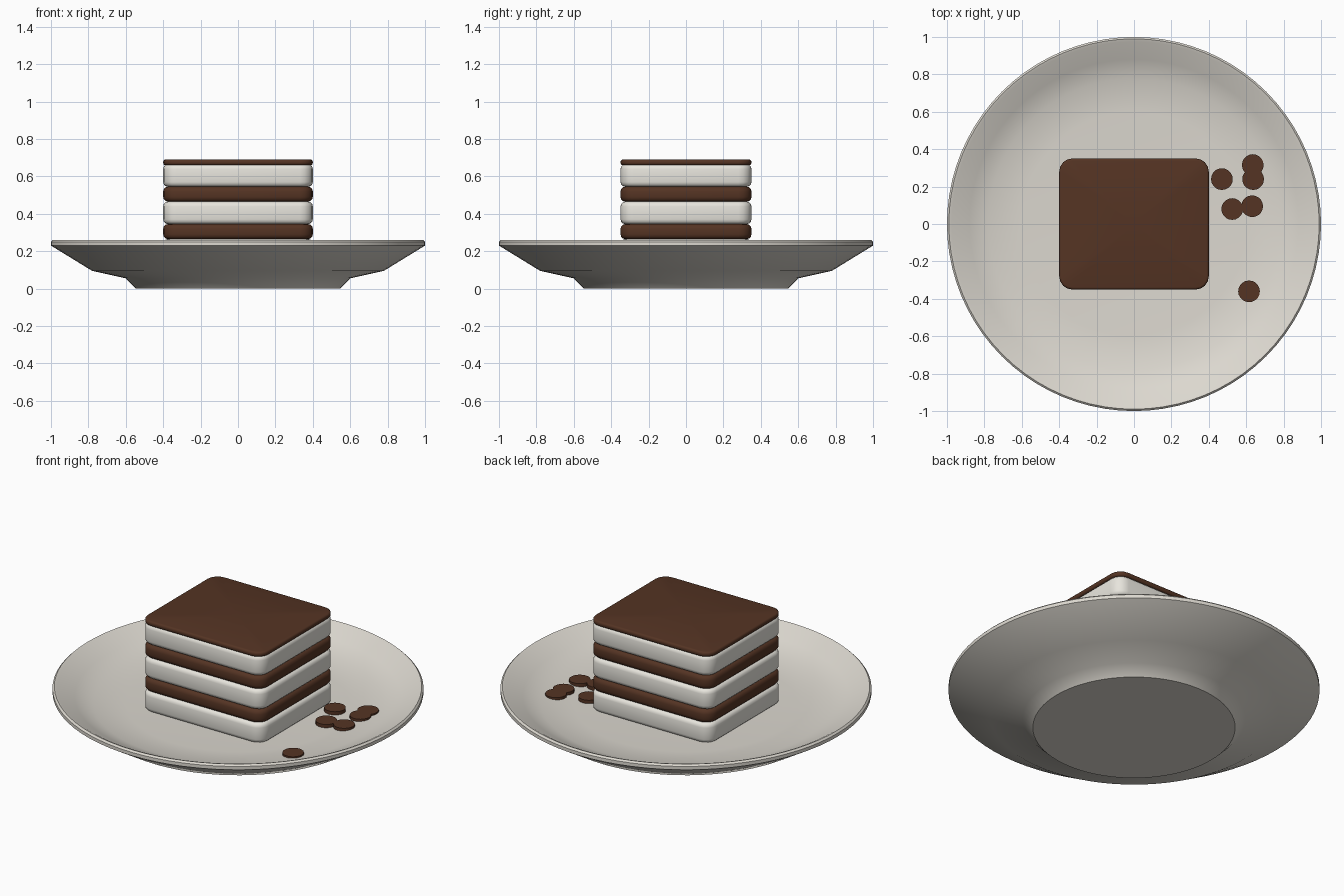
import bpy, bmesh, math

cube = bpy.data.objects.get("Cube")
if cube:
    bpy.data.objects.remove(cube, do_unlink=True)


def material(name, rgb):
    m = bpy.data.materials.new(name)
    m.use_nodes = True
    m.diffuse_color = (*rgb, 1)
    bsdf = m.node_tree.nodes["Principled BSDF"]
    bsdf.inputs["Base Color"].default_value = (*rgb, 1)
    bsdf.inputs["Roughness"].default_value = 0.6
    return m


china = material("warm white china", (0.72, 0.69, 0.63))
cream = material("cream", (0.80, 0.78, 0.72))
chocolate = material("chocolate", (0.09, 0.034, 0.017))


def finish(name, bm, mat, angle):
    bmesh.ops.recalc_face_normals(bm, faces=bm.faces)
    mesh = bpy.data.meshes.new(name)
    bm.to_mesh(mesh)
    bm.free()
    mesh.materials.append(mat)
    ob = bpy.data.objects.new(name, mesh)
    bpy.context.collection.objects.link(ob)
    bpy.ops.object.select_all(action='DESELECT')
    ob.select_set(True)
    bpy.context.view_layer.objects.active = ob
    bpy.ops.object.shade_smooth_by_angle(angle=math.radians(angle))
    return ob


# Plate: closed profile spun around the z axis
def plate():
    profile = [(0, 0), (0.545, 0), (0.6, 0.055), (0.78, 0.095), (1, 0.23),
               (1, 0.25), (0.99, 0.26), (0.975, 0.255), (0.88, 0.203),
               (0.78, 0.163), (0.6, 0.15), (0, 0.15)]
    bm = bmesh.new()
    verts = [bm.verts.new((r, 0, z)) for r, z in profile]
    edges = [bm.edges.new(pair) for pair in zip(verts, verts[1:])]
    bmesh.ops.spin(bm, geom=verts + edges, cent=(0, 0, 0), axis=(0, 0, 1),
                   angle=math.tau, steps=80, use_duplicate=False)
    bmesh.ops.remove_doubles(bm, verts=bm.verts, dist=0.0005)
    finish("plate", bm, china, 40)


# Cake slab: box with rounded corners and softened top and bottom rims
def slab(name, z0, z1, mat, rim, poke=False):
    bm = bmesh.new()
    bmesh.ops.create_cube(bm, size=1)
    for v in bm.verts:
        v.co = (v.co.x * 0.8, v.co.y * 0.7, z1 if v.co.z > 0 else z0)
    upright = [e for e in bm.edges
               if abs(e.verts[0].co.z - e.verts[1].co.z) > 0.001]
    bmesh.ops.bevel(bm, geom=upright, offset=0.07, segments=4,
                    profile=0.5, affect='EDGES')
    rims = [e for e in bm.edges
            if abs(e.verts[0].co.z - e.verts[1].co.z) < 0.001]
    bmesh.ops.bevel(bm, geom=rims, offset=rim, segments=3,
                    profile=0.5, affect='EDGES')
    if poke:
        bm.normal_update()
        top = [f for f in bm.faces if f.normal.z > 0.99]
        centre = bmesh.ops.poke(bm, faces=top)["verts"]
        for v in centre:
            v.co.z -= 0.005
    finish(name, bm, mat, 50)


# Crumb: thin disc lying on the plate
def crumb(name, x, y):
    bm = bmesh.new()
    bmesh.ops.create_cone(bm, cap_ends=True, segments=20, radius1=0.058,
                          radius2=0.058, depth=0.022)
    for v in bm.verts:
        v.co.x += x
        v.co.y += y
        v.co.z += 0.159
    finish(name, bm, chocolate, 40)


plate()

# Alternating layers from the plate upward
z = 0.145
for i in range(3):
    slab(f"cream_layer_{i + 1}", z, z + 0.12, cream, 0.025)
    if i < 2:
        slab(f"chocolate_layer_{i + 1}", z + 0.12, z + 0.2, chocolate, 0.025)
    z += 0.2
slab("chocolate_glaze", 0.66, 0.69, chocolate, 0.012, poke=True)

spots = [(0.47, 0.24), (0.635, 0.315), (0.637, 0.24),
         (0.525, 0.08), (0.632, 0.095), (0.615, -0.36)]
for i, (x, y) in enumerate(spots):
    crumb(f"chocolate_crumb_{i + 1}", x, y)
